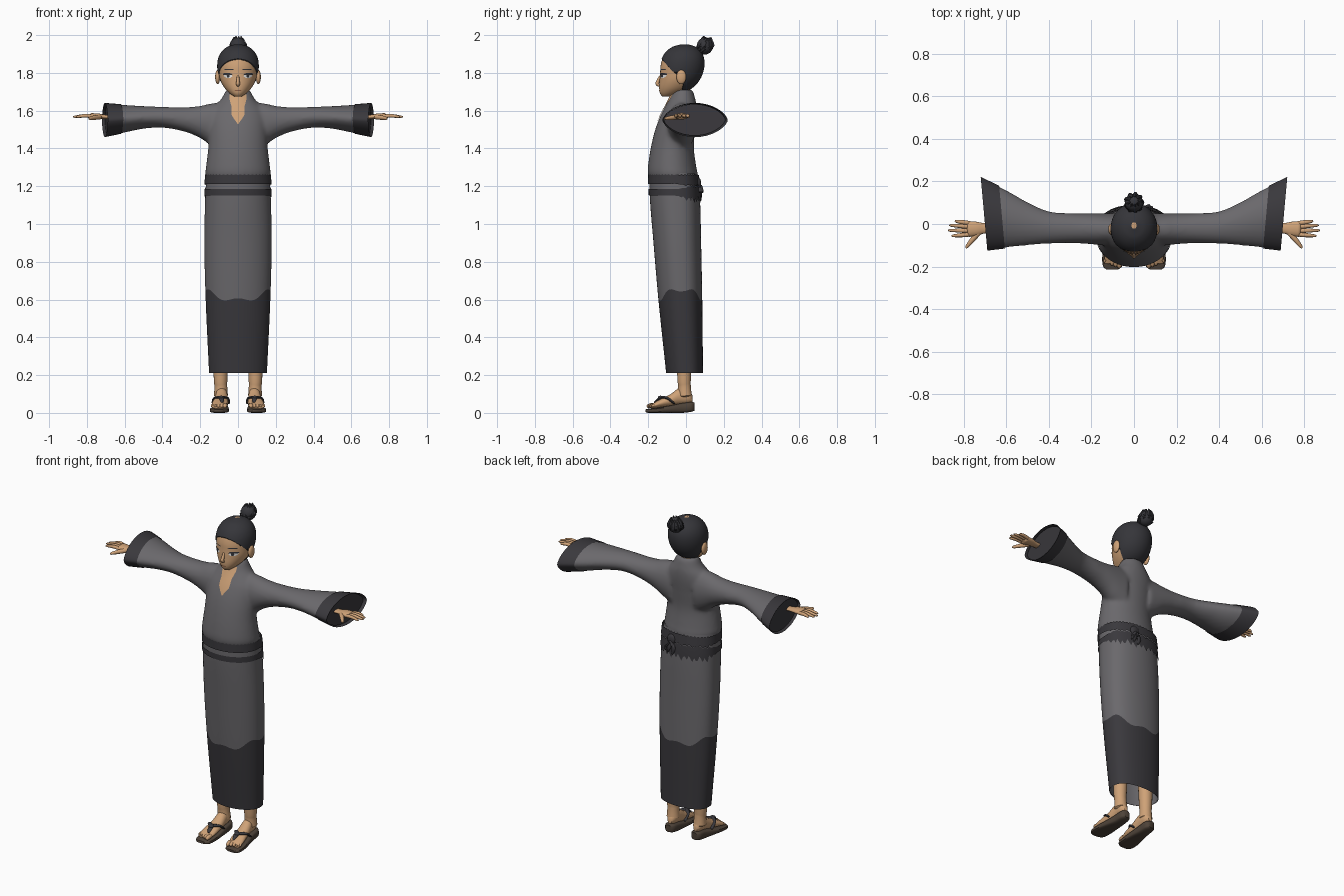
import bpy, bmesh, math, random
from mathutils import Vector
from mathutils.bvhtree import BVHTree

if "Cube" in bpy.data.objects:
    bpy.data.objects.remove(bpy.data.objects["Cube"])

random.seed(4)


def material(name, *rgb):
    m = bpy.data.materials.new(name)
    m.diffuse_color = (*rgb, 1)
    m.use_nodes = True
    m.node_tree.nodes["Principled BSDF"].inputs["Base Color"].default_value = m.diffuse_color
    return m


ROBE = material("robe grey", .145, .14, .15)
DARK = material("dark cloth", .042, .040, .046)
HAIR = material("hair black", .036, .036, .042)
SKIN = material("skin", .62, .36, .185)
LIP = material("lip brown", .30, .13, .07)
SOLE = material("sandal brown", .075, .055, .04)
WHITE = material("eye white", .8, .8, .78)


def sample(rows, t):
    """Smooth interpolation of rows keyed by their first value."""
    n = len(rows)
    t = min(max(t, rows[0][0]), rows[-1][0])
    i = next((k for k in range(n - 2) if t <= rows[k + 1][0]), n - 2)
    a, b = rows[i], rows[i + 1]
    p, q = rows[max(i - 1, 0)], rows[min(i + 2, n - 1)]
    w = b[0] - a[0]
    s = (t - a[0]) / w
    out = []
    for k in range(1, len(a)):
        ma = (b[k] - p[k]) / (b[0] - p[0]) * w
        mb = (q[k] - a[k]) / (q[0] - a[0]) * w
        out.append(a[k] * (2*s**3 - 3*s*s + 1) + ma * (s**3 - 2*s*s + s)
                   + b[k] * (3*s*s - 2*s**3) + mb * (s**3 - s*s))
    return out


def point(rows, axis, t, a, off=0, p=(1, 1)):
    """Point on a section of rows (t, lo1, hi1, lo2, hi2)."""
    l1, h1, l2, h2 = sample(rows, t)
    c, s = math.cos(a), math.sin(a)
    s = math.copysign(abs(s) ** p[s > 0], s)
    u = (l1 + h1) / 2 + ((h1 - l1) / 2 + off) * c
    v = (l2 + h2) / 2 + ((h2 - l2) / 2 + off) * s
    return {'x': (t, u, v), 'y': (u, t, v), 'z': (u, v, t)}[axis]


def finish(name, bm, mat, mirror=False):
    bmesh.ops.recalc_face_normals(bm, faces=bm.faces)
    me = bpy.data.meshes.new(name)
    bm.to_mesh(me)
    bm.free()
    me.materials.append(mat)
    for f in me.polygons:
        f.use_smooth = True
    me.set_sharp_from_angle(angle=math.radians(50))
    ob = bpy.data.objects.new(name, me)
    bpy.context.collection.objects.link(ob)
    if mirror:
        ob.modifiers.new("mirror", 'MIRROR').use_mirror_merge = False
    return ob


def surf(name, f, nu, nv, mat, caps=True, mirror=False):
    """Tube-like surface from f(angle, 0..1)."""
    bm = bmesh.new()
    g = [[bm.verts.new(f(2 * math.pi * i / nu, j / nv)) for i in range(nu)]
         for j in range(nv + 1)]
    for j in range(nv):
        for i in range(nu):
            k = (i + 1) % nu
            bm.faces.new((g[j][i], g[j][k], g[j+1][k], g[j+1][i]))
    if caps:
        bm.faces.new(g[0])
        bm.faces.new(g[-1])
    return finish(name, bm, mat, mirror)


def loft(name, axis, rows, mat, nu=32, nv=20, off=0, p=(1, 1), lo=None, hi=None, **kw):
    lo = rows[0][0] if lo is None else lo
    hi = rows[-1][0] if hi is None else hi
    return surf(name, lambda a, v: point(rows, axis, lo + (hi - lo) * v, a, off, p), nu, nv, mat, **kw)


def limb(name, pts, mat, mirror=False, nu=10, flat=1):
    """Round-ended tube through (x, y, z, radius) points."""
    rows = [(i, *q) for i, q in enumerate(pts)]
    n = len(pts) - 1

    def f(a, v):
        s = v * n
        x = Vector(sample(rows, s)[:3])
        d = (Vector(sample(rows, min(s + .05, n))[:3]) - Vector(sample(rows, max(s - .05, 0))[:3])).normalized()
        r = sample(rows, s)[3] * (.55 if v in (0, 1) else 1)
        side = d.cross(Vector((0, 0, 1)) if abs(d.z) < .9 else Vector((0, 1, 0))).normalized()
        return x + side * r * math.cos(a) + side.cross(d) * r * flat * math.sin(a)
    return surf(name, f, nu, 4 * n + 4, mat, mirror=mirror)


def ball(name, loc, size, mat, mirror=False):
    bm = bmesh.new()
    bmesh.ops.create_uvsphere(bm, u_segments=20, v_segments=12, radius=1)
    for v in bm.verts:
        v.co = Vector(loc) + Vector(x * s for x, s in zip(v.co, size))
    return finish(name, bm, mat, mirror)


def plate(name, target, rows, mat, mirror=False, off=.003, cols=6):
    """Thin patch of (z, x0, x1) rows laid on the front of the target."""
    tree = BVHTree.FromObject(target, bpy.context.evaluated_depsgraph_get())
    bm = bmesh.new()
    g = []
    for z, x0, x1 in rows:
        line = []
        for i in range(cols + 1):
            x = x0 + (x1 - x0) * i / cols
            hit = tree.ray_cast(Vector((x, -1, z)), Vector((0, 1, 0)))[0]
            line.append(bm.verts.new((x, (hit.y if hit else -.075) - off, z)))
        g.append(line)
    for r, s in zip(g, g[1:]):
        for i in range(cols):
            bm.faces.new((r[i], r[i+1], s[i+1], s[i]))
    return finish(name, bm, mat, mirror)


def sym(rows):
    return [(z, -w, w, f, b) for z, w, f, b in rows]


# robe top: torso and sleeves fused into one soft garment
TORSO = sym([(1.24, .166, -.193, .062), (1.265, .173, -.202, .062), (1.30, .17, -.202, .055),
             (1.40, .158, -.187, .042), (1.50, .155, -.163, .048), (1.58, .15, -.132, .055),
             (1.63, .118, -.105, .055), (1.66, .09, -.09, .05), (1.71, .064, -.068, .036)])
SLEEVE = [(.08, -.10, .05, 1.38, 1.645), (.15, -.10, .05, 1.42, 1.637), (.2, -.095, .05, 1.455, 1.625),
          (.28, -.09, .05, 1.488, 1.618), (.40, -.092, .06, 1.51, 1.62), (.5, -.10, .105, 1.505, 1.624),
          (.6, -.11, .165, 1.485, 1.63), (.705, -.122, .218, 1.463, 1.638)]


def sleeve(name, lo, hi, mat, off, side=1, **kw):
    def f(a, v):
        t = lo + (hi - lo) * v
        k = min(max((t - .3) / .3, 0), 1)
        x, y, z = point(SLEEVE, 'x', t, a, off, (1 + .3 * k,) * 2)
        return (side * (x + .09 * k * (y - .05)), y, z)
    return surf(name, f, 36, 30, mat, **kw)


robe = loft("robe_top", 'z', TORSO, ROBE, 48, 40)
parts = [robe, sleeve("sleeve_a", .08, .645, ROBE, 0), sleeve("sleeve_b", .08, .645, ROBE, 0, -1)]
for o in parts:
    o.select_set(True)
bpy.context.view_layer.objects.active = robe
bpy.ops.object.join()
rm = robe.modifiers.new("fuse", 'REMESH')
rm.mode, rm.voxel_size, rm.use_smooth_shade = 'VOXEL', .01, True
sm = robe.modifiers.new("soften", 'SMOOTH')
sm.factor, sm.iterations = .5, 8

# dark cuffs with recessed lining
sleeve("cuff", .622, .705, DARK, .003, caps=False, mirror=True)
sleeve("cuff_lining", .63, .69, DARK, -.002, mirror=True)

# skirt with a wavy dark hem
SKIRT = sym([(.21, .153, -.105, .09), (.6, .171, -.146, .086), (.9, .178, -.172, .08),
             (1.15, .173, -.192, .073), (1.28, .165, -.192, .058)])
FLAT = (1, .7)


def wave(a):
    d = math.acos(-math.sin(a))
    return .625 - .03 * math.cos(2 * d) + .012 * math.cos(6 * d)


def between(low, high, off):
    return lambda a, v: point(SKIRT, 'z', low(a) + (high(a) - low(a)) * v, a, off, FLAT)


surf("skirt", between(wave, lambda a: 1.27, 0), 64, 24, ROBE, caps=False)
surf("hem", between(lambda a: .212, wave, 0), 64, 12, DARK, caps=False)
surf("skirt_lining", between(lambda a: .214, lambda a: .6, -.004), 48, 6, ROBE, caps=False)


# two-band belt, torn into a fringe at the back
def back(a):
    return min(max(math.sin(a) * 2, 0), 1)


def tear(a):
    i = round(a / (2 * math.pi) * 96)
    return back(a) * ((i % 3) * .014 + (i % 7) * .003)


surf("belt_lower", between(lambda a: 1.15 - tear(a), lambda a: 1.184 + .022 * back(a) - .3 * tear(a), .005),
     96, 3, DARK, caps=False)
surf("belt_upper", between(lambda a: 1.212 - .4 * tear(a), lambda a: 1.258 + .006 * (round(a * 96 / 6.2832) % 2),
                           .008), 96, 4, DARK, caps=False)
ball("belt_knot", (.05, .066, 1.215), (.03, .014, .03), DARK)
for i, x in enumerate((.03, .06, .075)):
    limb("belt_tail", [(.05, .072, 1.21, .012), (x, .08, 1.17, .014), (x + .01, .08, 1.125 + .01 * i, .004)],
         DARK, flat=.4)

# head and neck
HEAD = sym([(1.674, .018, -.125, -.085), (1.69, .042, -.137, -.03), (1.72, .071, -.142, .03),
            (1.76, .093, -.14, .066), (1.80, .102, -.137, .085), (1.84, .105, -.134, .093),
            (1.88, .099, -.122, .09), (1.915, .08, -.098, .073), (1.94, .048, -.062, .042),
            (1.951, .012, -.022, .008)])
head = loft("head", 'z', HEAD, SKIN, 40, 36)
limb("neck", [(0, -.02, 1.60, .05), (0, -.022, 1.68, .046), (0, -.025, 1.75, .046)], SKIN, nu=20)
limb("nose", [(0, -.136, 1.785, .006), (0, -.147, 1.758, .009), (0, -.152, 1.742, .01), (0, -.138, 1.732, .008)],
     SKIN)
ball("ear", (.108, -.025, 1.778), (.013, .026, .038), SKIN, True)

# hair cap following the hairline, and bun
LINE = [(0, 1.876), (25, 1.866), (50, 1.838), (70, 1.805), (98, 1.80), (108, 1.74), (125, 1.705), (180, 1.695)]


def hair(a, v):
    low = sample(LINE, math.degrees(math.acos(max(-1, min(1, -math.sin(a))))))[0]
    return point(HEAD, 'z', low + (1.951 - low) * math.sin(v * math.pi / 2), a, .005)


surf("hair_cap", hair, 72, 24, HAIR)
ball("bun", (0, .10, 1.942), (.043, .043, .045), HAIR)
for i in range(9):
    a = i * math.tau / 9
    c, s = math.cos(a), math.sin(a)
    limb("bun_strand", [(.012 * c, .07 + .012 * s, 1.905, .008), (.038 * c, .10 + .038 * s, 1.935, .011),
                        (.026 * c, .108 + .026 * s, 1.972, .009),
                        (.02 * c, .112 + .02 * s, random.uniform(1.985, 1.997), .003)], HAIR, nu=6)

# painted face and open neckline
plate("eye", head, [(1.774, .04, .062), (1.782, .03, .074), (1.79, .034, .076), (1.795, .044, .068)], WHITE, True)
plate("iris", head, [(1.775, .047, .057), (1.785, .044, .060), (1.794, .047, .057)], HAIR, True, .005)
plate("lash", head, [(1.79, .03, .08), (1.796, .036, .079), (1.80, .046, .068)], HAIR, True, .006)
plate("brow", head, [(1.816, .024, .07), (1.821, .024, .074)], HAIR, True)
plate("mouth", head, [(1.703, -.012, .012), (1.706, -.021, .021), (1.709, -.014, .014)], LIP)
plate("neckline", robe, [(1.685, -.045, .045), (1.66, -.045, .045), (1.62, -.034, .034), (1.60, -.035, .035),
                         (1.575, -.033, .033), (1.55, -.016, .016), (1.53, -.002, .002)], SKIN, off=.005, cols=8)

# hands
limb("wrist", [(.64, -.02, 1.565, .026), (.70, -.02, 1.567, .024), (.74, -.022, 1.57, .033), (.785, -.024, 1.57, .038)],
     SKIN, True, 16, .45)
for y0, x1, y1 in ((.004, .842, .014), (-.014, .868, -.006), (-.032, .873, -.030), (-.049, .858, -.056)):
    limb("finger", [(.77, y0, 1.57, .010), (.81, (y0 + y1) / 2, 1.573, .010), (x1, y1, 1.567, .006)], SKIN, True)
limb("thumb", [(.725, -.035, 1.567, .013), (.76, -.075, 1.563, .012), (.79, -.113, 1.558, .007)], SKIN, True)

# legs, feet and toes
limb("leg", [(.09, -.005, .08, .038), (.091, -.008, .14, .034), (.092, -.01, .2, .037), (.09, -.01, .5, .05)],
     SKIN, True, 18)
loft("foot", 'y', [(-.185, .06, .14, .022, .045), (-.14, .052, .138, .028, .07), (-.08, .052, .126, .035, .10),
                   (-.03, .056, .118, .045, .135), (.015, .06, .115, .05, .125), (.035, .075, .1, .06, .09)],
     SKIN, 20, 14, mirror=True)
for i in range(5):
    x, r = .066 + .017 * i, .012 - .0012 * i
    limb("toe", [(x, -.165, .042, r), (x + .003, -.19 + .004 * i, .038, r),
                 (x + .003, -.207 + .007 * i, .032, r * .7)], SKIN, True, 8)

# sandals
loft("sandal_sole", 'y', [(-.215, .075, .13, .004, .018), (-.20, .056, .145, 0, .022), (-.15, .048, .149, 0, .028),
                          (-.08, .05, .136, 0, .04), (-.02, .054, .124, 0, .052), (.03, .058, .12, .006, .058),
                          (.046, .072, .106, .012, .055)], SOLE, 24, 20, p=(.4, .4), mirror=True)
for x, xm in ((.05, .058), (.132, .122)):
    limb("sandal_strap", [(.083, -.168, .055, .008), (.088, -.135, .08, .012), (xm, -.10, .078, .011),
                          (x, -.06, .048, .009)], DARK, True, 8, .6)
ball("strap_knot", (.088, -.135, .082), (.016, .014, .009), DARK, True)
